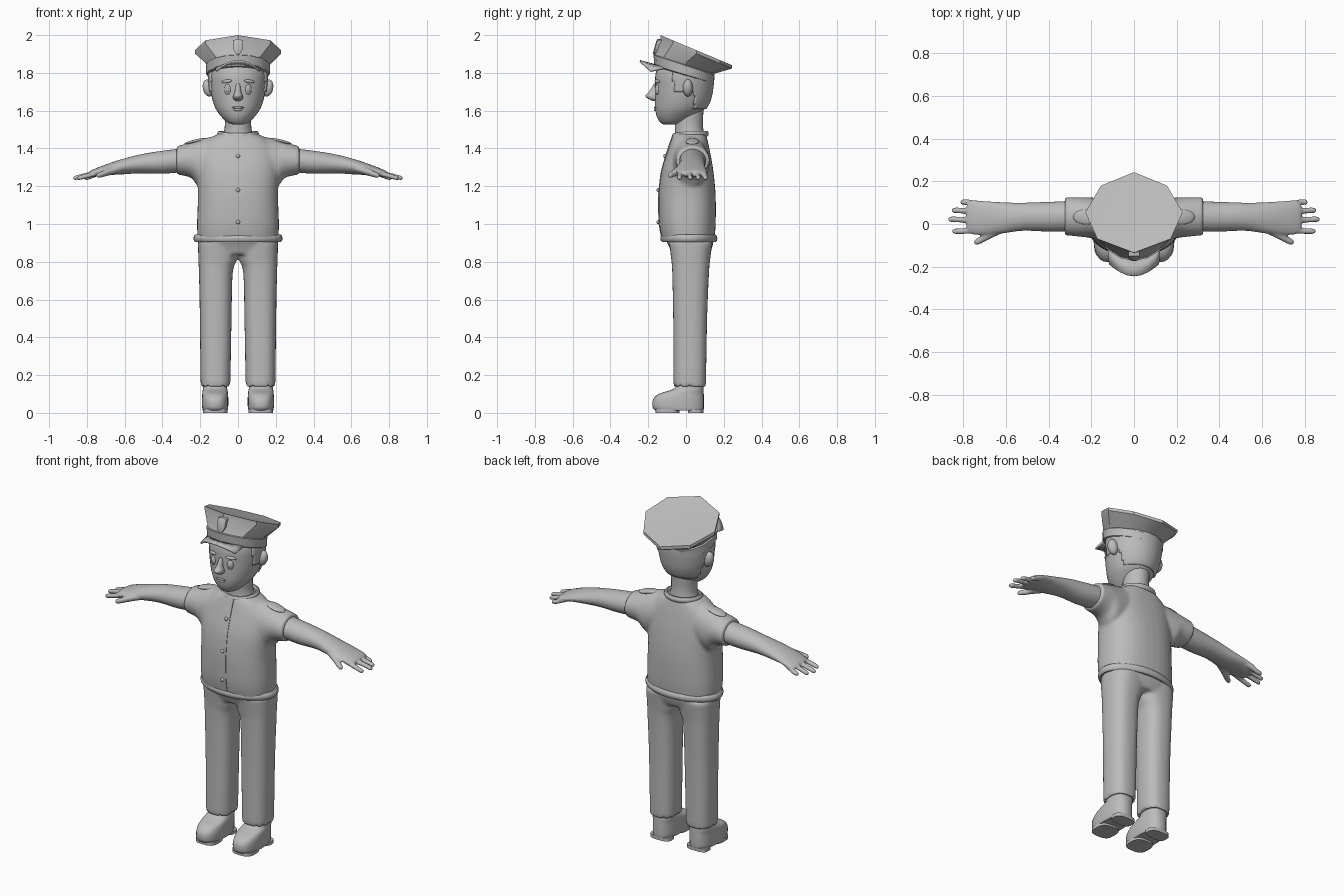
import bpy, bmesh, math
from mathutils import Matrix, Vector

if "Cube" in bpy.data.objects:
    bpy.data.objects.remove(bpy.data.objects["Cube"])

grey = bpy.data.materials.new("plain_grey")
grey.diffuse_color = (0.5, 0.5, 0.5, 1)
grey.use_nodes = True
grey.node_tree.nodes["Principled BSDF"].inputs["Base Color"].default_value = grey.diffuse_color


def finish(name, bm, mirror=False, voxel=0, solid=0, angle=40):
    """Turn a bmesh into a smooth-shaded object with optional modifiers."""
    bmesh.ops.recalc_face_normals(bm, faces=bm.faces)
    me = bpy.data.meshes.new(name)
    bm.to_mesh(me)
    bm.free()
    me.materials.append(grey)
    ob = bpy.data.objects.new(name, me)
    bpy.context.collection.objects.link(ob)
    bpy.ops.object.select_all(action='DESELECT')
    ob.select_set(True)
    bpy.context.view_layer.objects.active = ob
    bpy.ops.object.shade_smooth_by_angle(angle=math.radians(angle))
    if solid:
        m = ob.modifiers.new("thickness", 'SOLIDIFY')
        m.thickness, m.offset = solid, -1
    if mirror:
        m = ob.modifiers.new("mirror", 'MIRROR')
        m.use_mirror_merge = False
    if voxel:
        m = ob.modifiers.new("blend", 'REMESH')
        m.mode, m.voxel_size, m.use_smooth_shade = 'VOXEL', voxel, True
        s = ob.modifiers.new("soften", 'SMOOTH')
        s.factor, s.iterations = 0.5, 4
    return ob


def smooth_rings(rings, steps):
    """Catmull-Rom interpolation of cross-sections."""
    out = []
    for i in range(len(rings) - 1):
        a, b = rings[max(i - 1, 0)], rings[i]
        c, d = rings[i + 1], rings[min(i + 2, len(rings) - 1)]
        for k in range(steps):
            t = k / steps
            out.append([q + 0.5 * t * (r - p + t * (2 * p - 5 * q + 4 * r - s + t * (3 * (q - r) + s - p)))
                        for p, q, r, s in zip(a, b, c, d)])
    return out + [list(rings[-1])]


def skin(bm, loops, caps=True):
    vs = [[bm.verts.new(p) for p in lp] for lp in loops]
    n = len(vs[0])
    for r, s in zip(vs, vs[1:]):
        for i in range(n):
            bm.faces.new((r[i], r[(i + 1) % n], s[(i + 1) % n], s[i]))
    if caps:
        bm.faces.new(vs[0][::-1])
        bm.faces.new(vs[-1])


def loft(bm, rings, axis='z', n=28, p=2.0, steps=4, caps=True):
    """Ring = position along axis, then min/max of the two other axes."""
    loops = []
    for t, a0, a1, b0, b1 in smooth_rings(rings, steps):
        lp = []
        for i in range(n):
            c, s = math.cos(2 * math.pi * i / n), math.sin(2 * math.pi * i / n)
            a = (a0 + a1) / 2 + (a1 - a0) / 2 * math.copysign(abs(c) ** (2 / p), c)
            b = (b0 + b1) / 2 + (b1 - b0) / 2 * math.copysign(abs(s) ** (2 / p), s)
            lp.append((a, b, t) if axis == 'z' else (t, a, b))
        loops.append(lp)
    skin(bm, loops, caps)


def blob(bm, loc, size, rot=(0, 0, 0), seg=16):
    m = Matrix.Translation(loc)
    for ang, ax in zip(rot, 'XYZ'):
        m = m @ Matrix.Rotation(math.radians(ang), 4, ax)
    bmesh.ops.create_uvsphere(bm, u_segments=seg, v_segments=seg // 2 + 2, radius=1,
                              matrix=m @ Matrix.Diagonal((*size, 1)))


def hoop(name, y0, y1, rx, z, r, h, dip=0):
    """Elliptical tube around the body."""
    bm, n, k = bmesh.new(), 40, 10
    loops = []
    for i in range(k + 1):
        b = 2 * math.pi * i / k
        o, dz = r * math.cos(b), h * math.sin(b)
        loops.append([((rx + o) * math.cos(2 * math.pi * j / n),
                       (y0 + y1) / 2 + ((y1 - y0) / 2 + o) * math.sin(2 * math.pi * j / n),
                       z + dz + dip * min(0, math.sin(2 * math.pi * j / n))) for j in range(n)])
    skin(bm, loops, caps=False)
    bmesh.ops.remove_doubles(bm, verts=bm.verts, dist=1e-5)
    finish(name, bm)


# Jacket: body plus short sleeves blended together
torso = [(0.91, -.213, .213, -.125, .15), (1.0, -.217, .217, -.142, .157), (1.15, -.212, .212, -.145, .157),
         (1.28, -.216, .216, -.13, .145), (1.38, -.205, .205, -.1, .128), (1.44, -.165, .165, -.08, .115),
         (1.48, -.1, .1, -.065, .105)]
bm = bmesh.new()
loft(bm, torso, p=2.4, n=36)
for s in (1, -1):
    loft(bm, [(s * .06, -.07, .11, 1.25, 1.472), (s * .15, -.075, .12, 1.2, 1.46), (s * .21, -.065, .125, 1.2, 1.445),
              (s * .25, -.06, .125, 1.245, 1.432), (s * .325, -.053, .125, 1.262, 1.412)], axis='x')
finish("jacket", bm, voxel=.01)
hoop("jacket_hem", -.122, .152, .222, .924, .014, .021)
hoop("collar", -.062, .108, .098, 1.478, .012, .016, dip=.012)


def front(z):
    for a, b in zip(torso, torso[1:]):
        if z <= b[0]:
            return a[3] + (b[3] - a[3]) * (z - a[0]) / (b[0] - a[0])
    return torso[-1][3]


# Button strip and buttons
bm = bmesh.new()
skin(bm, [[(-.024, front(z) - .004, z), (.022, front(z) - .004, z), (.022, front(z) + .02, z),
           (-.024, front(z) + .02, z)] for z in [.94 + .53 * i / 16 for i in range(17)]])
finish("button_strip", bm)
bm = bmesh.new()
for z in (1.01, 1.18, 1.36):
    blob(bm, (0, front(z) - .006, z), (.011, .008, .011))
finish("buttons", bm)

# Shoulder patches
bm = bmesh.new()
blob(bm, (.225, .033, 1.437), (.062, .036, .011), (0, 13, 0))
finish("shoulder_patch", bm, mirror=True)

# Bare arm with palm, fingers and thumb
bm = bmesh.new()
loft(bm, [(.28, -.035, .108, 1.275, 1.402), (.4, -.036, .104, 1.266, 1.388), (.52, -.032, .1, 1.268, 1.368),
          (.62, -.045, .102, 1.262, 1.342), (.7, -.052, .108, 1.258, 1.315), (.76, -.048, .11, 1.25, 1.292),
          (.785, -.03, .09, 1.252, 1.28)], axis='x')
for y, tip, y2 in ((.092, .815, .102), (.055, .855, .064), (.015, .872, .022), (-.03, .852, -.034)):
    loft(bm, [(.72, y - .015, y + .015, 1.262, 1.292), (tip - .03, y2 - .014, y2 + .014, 1.236, 1.262),
              (tip - .007, y2 - .012, y2 + .012, 1.232, 1.255), (tip, y2 - .005, y2 + .005, 1.238, 1.25)],
         axis='x', n=12)
loft(bm, [(.61, -.04, .02, 1.275, 1.32), (.67, -.068, -.01, 1.26, 1.302), (.72, -.093, -.055, 1.247, 1.28),
          (.742, -.098, -.07, 1.244, 1.27), (.75, -.09, -.078, 1.25, 1.262)], axis='x', n=12)
finish("arm", bm, mirror=True, voxel=.006)

# Trousers: hips and two legs
bm = bmesh.new()
loft(bm, [(.84, -.19, .19, -.075, .125), (.88, -.208, .208, -.09, .14), (.93, -.212, .212, -.115, .15)], p=2.4)
for s in (1, -1):
    loft(bm, [(.146, s * .042, s * .196, -.064, .103), (.165, s * .04, s * .198, -.067, .106),
              (.5, s * .034, s * .202, -.068, .112), (.74, s * .028, s * .207, -.073, .122),
              (.81, s * .006, s * .21, -.078, .128), (.9, s * -.01, s * .212, -.09, .14)], p=2.5)
finish("trousers", bm, voxel=.01)

# Shoes with ankle and separate heel and sole pads
bm = bmesh.new()
loft(bm, [(.012, .056, .186, -.162, .092), (.03, .052, .19, -.177, .095), (.07, .051, .191, -.175, .095),
          (.1, .053, .189, -.145, .094), (.118, .055, .187, -.09, .093), (.135, .058, .184, -.056, .092),
          (.17, .06, .182, -.05, .09)], p=2.5)
finish("shoe", bm, mirror=True)
for name, y0, y1 in (("sole", -.162, -.035), ("heel", .01, .092)):
    bm = bmesh.new()
    loft(bm, [(0, .056, .186, y0, y1), (.02, .055, .187, y0, y1)], p=3, steps=1)
    finish(name, bm, mirror=True)

# Neck and head
bm = bmesh.new()
loft(bm, [(1.46, -.085, .085, -.06, .1), (1.5, -.072, .072, -.058, .092), (1.56, -.07, .07, -.058, .09),
          (1.68, -.075, .075, -.05, .1)])
finish("neck", bm)
head = [(1.527, -.03, .03, -.12, -.055), (1.54, -.06, .06, -.138, 0), (1.57, -.09, .09, -.155, .05),
        (1.61, -.118, .118, -.163, .1), (1.66, -.136, .136, -.164, .125), (1.72, -.147, .147, -.164, .137),
        (1.79, -.152, .152, -.162, .142), (1.85, -.14, .14, -.145, .13)]
bm = bmesh.new()
loft(bm, head, n=36)
finish("head", bm)

# Hair shell with sideburns and nape
bm = bmesh.new()
loft(bm, [(z, a - .007, b + .007, c, d + .008) for z, a, b, c, d in head[2:]], n=72, steps=6, caps=False)
cut = []
for f in bm.faces:
    c = f.calc_center_median()
    edge = -.075 if c.z > 1.76 else -.06 if c.z > 1.7 else .045
    if c.z < 1.61 or c.y < edge:
        cut.append(f)
bmesh.ops.delete(bm, geom=cut, context='FACES')
finish("hair", bm, solid=.012)

# Ears, eyes, brows
for name, loc, size, rot in (("ear", (.157, .01, 1.72), (.03, .026, .046), (0, 12, -20)),
                             ("eye", (.055, -.151, 1.712), (.018, .011, .028), (0, 0, 20)),
                             ("pupil", (.055, -.158, 1.712), (.009, .007, .016), (0, 0, 20)),
                             ("brow", (.06, -.152, 1.755), (.03, .01, .009), (0, 8, 20))):
    bm = bmesh.new()
    blob(bm, loc, size, rot)
    finish(name, bm, mirror=True)

# Nose and lips
bm = bmesh.new()
loft(bm, [(1.652, -.012, .012, -.175, -.14), (1.662, -.024, .024, -.2, -.14), (1.68, -.025, .025, -.215, -.14),
          (1.7, -.017, .017, -.196, -.14), (1.745, -.011, .011, -.168, -.14)], n=16)
finish("nose", bm)
bm = bmesh.new()
blob(bm, (0, -.158, 1.617), (.032, .011, .007))
blob(bm, (0, -.157, 1.605), (.024, .012, .008))
finish("lips", bm)


# Cap: round band flaring into a tilted faceted crown
def ellipse(rx, ry, z, slope):
    pts = [(rx * math.sin(math.pi * i / 8), -.01 + ry * math.cos(math.pi * i / 8)) for i in range(16)]
    return [(x, y, z - slope * y) for x, y in pts]


half = [(0, .243), (.155, .18), (.228, .055), (.172, -.07), (0, -.135)]
octagon = half + [(-x, y) for x, y in half[3:0:-1]]
rim = []
for a, b in zip(octagon, octagon[1:] + octagon[:1]):
    rim += [a, ((a[0] + b[0]) / 2, (a[1] + b[1]) / 2)]
bm = bmesh.new()
skin(bm, [ellipse(.16, .15, 1.785, .3), ellipse(.168, .158, 1.79, .3), ellipse(.17, .162, 1.838, .33),
          ellipse(.163, .155, 1.842, .33), [(x, y, 1.925 - .42 * y) for x, y in rim],
          [(x, y, 1.943 - .42 * y) for x, y in rim],
          [(x * .3, y * .3, 1.936 - .42 * y * .3) for x, y in rim]])
finish("cap", bm, angle=30)

# Visor
bm = bmesh.new()
rows = ([], [])
for i in range(9):
    a = math.radians(-50 + 12.5 * i)
    s = math.sin(a) / math.sin(math.radians(50))
    y = -.01 - .157 * math.cos(a)
    rows[0].append(bm.verts.new((.16 * math.sin(a), y, 1.797 - .3 * y)))
    rows[1].append(bm.verts.new((.118 * s, -.243 + .055 * s * s, 1.868 - .055 * s * s)))
for i in range(8):
    bm.faces.new((rows[0][i], rows[0][i + 1], rows[1][i + 1], rows[1][i]))
finish("visor", bm, solid=.01)

# Cap badge: shield plate
bm = bmesh.new()
shield = [(-.026, .035), (0, .042), (.026, .035), (.026, -.01), (.014, -.034), (0, -.042), (-.014, -.034), (-.026, -.01)]
skin(bm, [[(x * k, -.157 + .28 * z * k - d, 1.938 + z * k) for x, z in shield]
          for k, d in ((1, -.02), (1, .004), (.75, .009))])
finish("cap_badge", bm)
